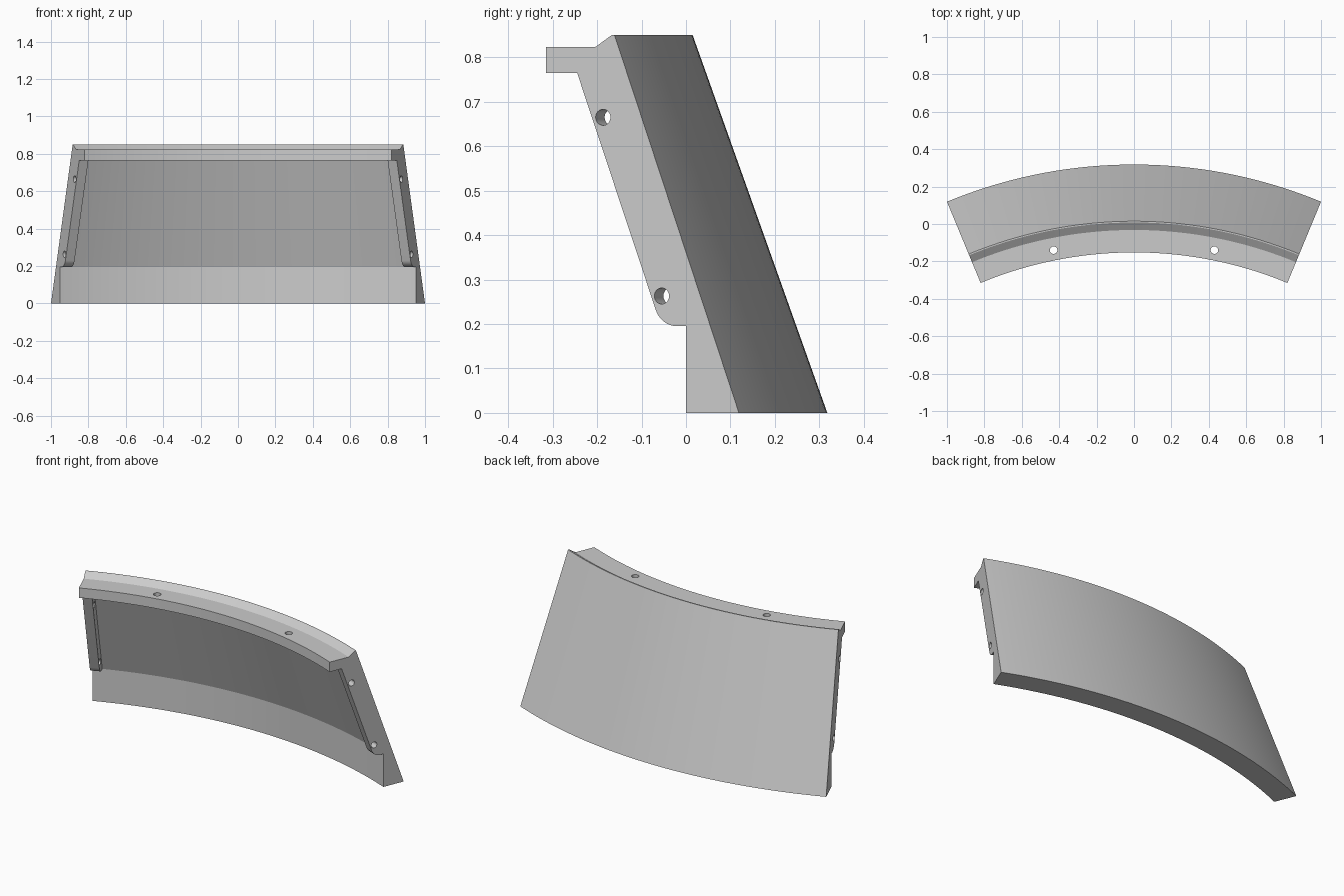
import bpy, bmesh
from math import sin, cos, radians, pi
from mathutils import Vector, Matrix

if "Cube" in bpy.data.objects:
    bpy.data.objects.remove(bpy.data.objects["Cube"])

CY = -2.295               # y of the revolve axis
HALF = radians(22.5)      # half of the sector angle
SEG = 64


def place(r, z, a):
    return Vector((r * sin(a), CY + r * cos(a), z))


def finish(bm, name):
    bmesh.ops.recalc_face_normals(bm, faces=bm.faces)
    me = bpy.data.meshes.new(name)
    bm.to_mesh(me)
    bm.free()
    ob = bpy.data.objects.new(name, me)
    bpy.context.collection.objects.link(ob)
    return ob


def drill(ob, centre, direction, radius, depth):
    bm = bmesh.new()
    rot = direction.to_track_quat('Z', 'Y').to_matrix().to_4x4()
    bmesh.ops.create_cone(bm, cap_ends=True, segments=32, radius1=radius, radius2=radius,
                          depth=depth, matrix=Matrix.Translation(centre) @ rot)
    cutter = finish(bm, "hole_cutter")
    cutter.hide_render = True
    mod = ob.modifiers.new("hole", 'BOOLEAN')
    mod.operation, mod.solver, mod.object = 'DIFFERENCE', 'EXACT', cutter
    bpy.context.view_layer.objects.active = ob
    bpy.ops.object.modifier_apply(modifier=mod.name)
    bpy.data.objects.remove(cutter)


def smooth(ob):
    bpy.ops.object.select_all(action='DESELECT')
    ob.select_set(True)
    bpy.context.view_layer.objects.active = ob
    bpy.ops.object.shade_smooth_by_angle(angle=radians(15))


# Curved shell: base band, sloped wall and top flange swept round the axis (r, z)
WALL = [(2.484, 0.195), (2.280, 0.765)]
profile = [(2.613, 0), (2.310, 0.85), (2.303, 0.85), (2.263, 0.823), (2.143, 0.823),
           (2.143, 0.765), WALL[1], WALL[0], (2.484, 0)]
bm = bmesh.new()
rings = [[bm.verts.new(place(r, z, -HALF + 2 * HALF * i / SEG)) for r, z in profile]
         for i in range(SEG + 1)]
n = len(profile)
for A, B in zip(rings, rings[1:]):
    for j in range(n):
        k = (j + 1) % n
        bm.faces.new((A[j], A[k], B[k], B[j]))
bm.faces.new(rings[0])
bm.faces.new(rings[-1])
shell = finish(bm, "curved_shell")

# Flange bolt holes
for s in (-1, 1):
    drill(shell, Vector((s * 0.43, -0.14, 0.794)), Vector((0, 0, 1)), 0.02, 0.2)
smooth(shell)

# End ribs with a rounded foot and two bolt holes each
R = 0.055
arc = [radians(199.8 + 70.2 * i / 10) for i in range(11)]
rib = [WALL[1], (2.219, 0.765)]
rib += [(2.4623 + R * cos(t), 0.195 + R + R * sin(t)) for t in arc]
rib += [WALL[0]]
for s, side in ((-1, "left"), (1, "right")):
    a = s * HALF
    inward = Vector((-s * cos(a), s * sin(a), 0))
    bm = bmesh.new()
    face = bm.faces.new([bm.verts.new(place(r, z, a)) for r, z in rib])
    ext = bmesh.ops.extrude_face_region(bm, geom=[face], use_keep_orig=True)
    moved = [g for g in ext['geom'] if isinstance(g, bmesh.types.BMVert)]
    bmesh.ops.translate(bm, verts=moved, vec=inward * 0.053)
    ob = finish(bm, side + "_end_rib")
    for r, z in ((2.282, 0.665), (2.425, 0.263)):
        drill(ob, place(r, z, a), inward, 0.018, 0.2)
    smooth(ob)
